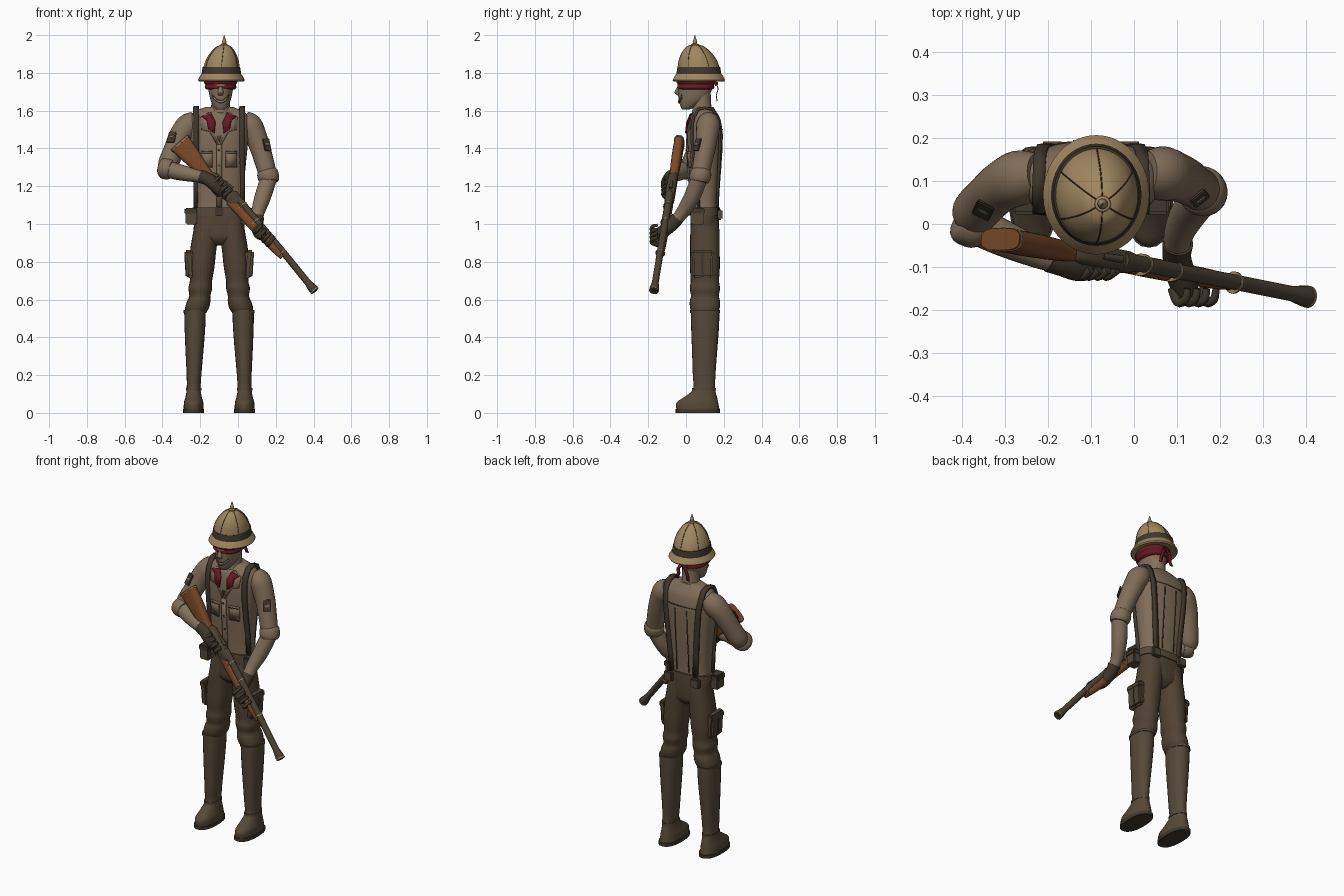
import bpy, bmesh, math
from mathutils import Vector, Matrix

if "Cube" in bpy.data.objects:
    bpy.data.objects.remove(bpy.data.objects["Cube"])

MID = -0.1  # the body's own centre line
made = []


def material(name, *rgb):
    m = bpy.data.materials.new(name)
    m.use_nodes = True
    m.diffuse_color = (*rgb, 1)
    bsdf = m.node_tree.nodes["Principled BSDF"]
    bsdf.inputs["Base Color"].default_value = (*rgb, 1)
    bsdf.inputs["Roughness"].default_value = 0.8
    return m


khaki = material("helmet_khaki", .35, .24, .115)
shirt = material("shirt_tan", .215, .153, .098)
skin = material("skin", .225, .165, .108)
cloth = material("trouser_brown", .08, .056, .033)
hide = material("boot_leather", .09, .066, .04)
strap = material("dark_leather", .05, .038, .024)
wood = material("gun_wood", .19, .065, .02)
red = material("red_cloth", .13, .01, .017)
metal = material("gun_metal", .07, .053, .034)
brass = material("pale_brass", .3, .22, .12)


def finish(name, bm, mat, matrix=None):
    bmesh.ops.recalc_face_normals(bm, faces=bm.faces)
    mesh = bpy.data.meshes.new(name)
    bm.to_mesh(mesh)
    bm.free()
    mesh.materials.append(mat)
    ob = bpy.data.objects.new(name, mesh)
    if matrix:
        ob.matrix_world = matrix
    bpy.context.collection.objects.link(ob)
    made.append(ob)
    return ob


def soften(rings, steps=4):
    """Catmull-Rom interpolation between control rings."""
    out = []
    for i in range(len(rings) - 1):
        a, b, c, d = (Vector(rings[min(max(k, 0), len(rings) - 1)]) for k in range(i - 1, i + 3))
        for s in range(steps):
            t = s / steps
            out.append(b + (c - a) * t / 2 + (a * 2 - b * 5 + c * 4 - d) * t * t / 2
                       + (b * 3 - a - c * 3 + d) * t ** 3 / 2)
    return out + [Vector(rings[-1])]


def sweep(name, rings, mat, power=2, sides=24, level=False, smooth=True, matrix=None):
    """Skin over rings (x, y, z, rx, ry), kept level or turned along their path."""
    rings = [tuple(r) if len(r) == 5 else (*r, r[3]) for r in rings]
    rings = soften(rings) if smooth else rings
    bm = bmesh.new()
    loops = []
    for i, r in enumerate(rings):
        before, after = rings[max(i - 1, 0)], rings[min(i + 1, len(rings) - 1)]
        turn = Matrix.Identity(3)
        if not level:
            turn = (Vector(after[:3]) - Vector(before[:3])).to_track_quat('Z', 'Y').to_matrix()
        loop = []
        for k in range(sides):
            c, s = (f(math.tau * k / sides) for f in (math.cos, math.sin))
            u, v = (math.copysign(abs(w) ** (2 / power), w) for w in (c, s))
            loop.append(bm.verts.new(Vector(r[:3]) + turn @ Vector((r[3] * u, r[4] * v, 0))))
        loops.append(loop)
    for a, b in zip(loops, loops[1:]):
        for k in range(sides):
            j = (k + 1) % sides
            bm.faces.new((a[k], a[j], b[j], b[k]))
    bm.faces.new(loops[0])
    bm.faces.new(loops[-1])
    return finish(name, bm, mat, matrix)


def box(name, loc, size, mat, rot=(0, 0, 0), bevel=0.006):
    bm = bmesh.new()
    bmesh.ops.create_cube(bm, size=1, matrix=Matrix.Diagonal((*size, 1)))
    bmesh.ops.bevel(bm, geom=bm.edges[:], offset=min(bevel, min(size) / 3), segments=2, affect='EDGES')
    ob = finish(name, bm, mat)
    ob.location, ob.rotation_euler = loc, rot
    return ob


def thicken(ob, depth):
    mod = ob.modifiers.new("thickness", 'SOLIDIFY')
    mod.thickness, mod.offset = depth, 0
    return ob


def ribbon(name, path, width, mat, depth=0.01, across=(1, 0, 0)):
    bm = bmesh.new()
    rows = [[bm.verts.new(Vector(p) + Vector(across) * w) for w in (-width / 2, width / 2)] for p in path]
    for a, b in zip(rows, rows[1:]):
        bm.faces.new((a[0], a[1], b[1], b[0]))
    return thicken(finish(name, bm, mat), depth)


def skin_y(rings, x, z, power, side=-1, lift=0.004):
    """Depth of a lofted body's surface at x, z."""
    r = min(soften(rings, 12), key=lambda q: abs(q[2] - z))
    f = min(abs((x - r[0]) / r[3]), 0.97)
    return r[1] + side * (r[4] * (1 - f ** power) ** (1 / power) + lift)


def patch(name, outline, body, mat, lift=0.004):
    bm = bmesh.new()
    bm.faces.new([bm.verts.new((x, skin_y(body, x, z, 2.5, -1, lift), z)) for x, z in outline])
    bmesh.ops.triangulate(bm, faces=bm.faces[:])
    return thicken(finish(name, bm, mat), 0.008)


# Torso and pelvis
torso = [(MID, .1, z, rx, ry) for z, rx, ry in (
    (1.04, .128, .07), (1.15, .128, .074), (1.3, .14, .085), (1.42, .152, .092),
    (1.5, .158, .092), (1.56, .155, .08), (1.595, .132, .06), (1.62, .07, .045))]
sweep("shirt_body", torso, shirt, 2.5, 32, True)
sweep("trouser_seat", [(MID, .1, z, rx, ry) for z, rx, ry in (
    (.885, .03, .04), (.92, .1, .072), (.98, .132, .076), (1.06, .137, .074))], cloth, 2.5, 32, True)
sweep("belt", [(MID, .1, z, .142, .08) for z in (1.045, 1.088)], hide, 2.5, 32, True, False)
box("belt_buckle", (MID, .016, 1.066), (.045, .01, .045), strap)

# Legs, boots and pockets, one set per side
for side, label in ((-1, "right"), (1, "left")):
    def at(off):
        return MID + side * off
    sweep(label + "_trouser_leg", [(at(o), .1, z, rx, ry) for z, o, rx, ry in (
        (.52, .126, .05, .065), (.555, .117, .063, .078), (.59, .108, .062, .08), (.62, .102, .056, .074),
        (.66, .1, .063, .08), (.7, .096, .059, .075), (.77, .092, .067, .079), (.87, .083, .069, .078),
        (.96, .068, .069, .077), (1.03, .06, .07, .07))], cloth, 2.2, 24, True)
    sweep(label + "_boot", [(at(o), y, z, rx, ry) for z, o, y, rx, ry in (
        (.02, .135, .063, .053, .114), (.055, .135, .06, .051, .11), (.085, .135, .078, .043, .086),
        (.125, .135, .096, .037, .059), (.2, .133, .096, .039, .06), (.35, .13, .099, .049, .068),
        (.46, .128, .101, .055, .074), (.54, .128, .101, .057, .076))], hide, 2.2, 24, True)
    sweep(label + "_sole", [(at(.135), .063, z, .056, .118) for z in (0, .02)], strap, 2.4, 24, True, False)
    sweep(label + "_boot_cuff", [(at(.128), .101, z, .06, .079) for z in (.53, .544)], hide, 2.2, 24, True, False)
    sweep(label + "_ankle_strap", [(at(.135), .096, z, .041, .063) for z in (.118, .132)], hide, 2, 24, True, False)
    box(label + "_cargo_pocket", (at(.155), .088, .785), (.045, .11, .14), cloth, (0, side * .06, 0), .012)
    box(label + "_cargo_flap", (at(.162), .088, .842), (.044, .116, .04), cloth, (0, side * .06, 0), .01)
    box(label + "_cargo_strap", (at(.158), .088, .785), (.046, .022, .13), strap, (0, side * .06, 0))
    box(label + "_belt_pouch", (at(.147), .06, 1.04), (.06, .07, .085), hide)
    box(label + "_belt_pouch_flap", (at(.149), .06, 1.068), (.066, .076, .035), strap)
    box(label + "_rear_pouch", (at(.09), .18, 1.05), (.055, .025, .055), hide)

    # Suspender over the shoulder
    path = [(at(.122), skin_y(torso, at(.122), z, 2.5, -1, .002), z) for z in (1.07, 1.2, 1.32, 1.44, 1.52, 1.565)]
    path += [(at(.123), .065, 1.607), (at(.122), .1, 1.616), (at(.12), .145, 1.604)]
    for i, z in enumerate((1.565, 1.5, 1.4, 1.3, 1.2, 1.07)):
        x = at(.118 - .008 * i)
        path.append((x, skin_y(torso, x, z, 2.5, 1), z))
    ribbon(label + "_suspender", path, .029, strap, .015)

    # Open collar, neckerchief, chest pocket and back seams
    patch(label + "_lapel", [(at(o), z) for o, z in ((.005, 1.41), (.05, 1.49), (.095, 1.5), (.1, 1.565), (.055, 1.59))],
          torso, shirt)
    patch(label + "_neckerchief", [(at(o), z) for o, z in (
        (.025, 1.48), (.02, 1.54), (.04, 1.585), (.092, 1.57), (.066, 1.55), (.058, 1.505))], torso, red, .009)
    patch(label + "_chest_pocket", [(at(o), z) for o, z in ((.035, 1.3), (.095, 1.3), (.095, 1.385), (.035, 1.385))],
          torso, shirt)
    for z in (1.3, 1.375):
        hem = [(at(o), skin_y(torso, at(o), z, 2.5, -1, .007), z) for o in (.035, .055, .075, .095)]
        ribbon(label + "_pocket_seam", hem, .004, strap, .006, (0, 0, 1))
    seam = [(at(.04), skin_y(torso, at(.04), z, 2.5, 1, .001), z) for z in (1.1, 1.2, 1.3, 1.4, 1.48)]
    ribbon(label + "_back_seam", seam, .004, strap, .005)

patch("bare_chest", [(MID + o, z) for o, z in ((0, 1.43), (.05, 1.59), (-.05, 1.59))], torso, skin)
yoke = [(MID + o, skin_y(torso, MID + o, 1.5, 2.5, 1, .001), 1.5) for o in (-.13, -.07, 0, .07, .13)]
ribbon("back_yoke_seam", yoke, .004, strap, .005, (0, 0, 1))
placket = [(MID, skin_y(torso, MID, z, 2.5), z) for z in (1.09, 1.2, 1.3, 1.42)]
ribbon("button_placket", placket, .03, shirt, .008)
for z in (1.15, 1.23, 1.31, 1.39):
    box("shirt_button", (MID, skin_y(torso, MID, z, 2.5, -1, .008), z), (.012, .008, .012), strap)

# Arms: sleeve, rolled cuff, bare forearm and glove
sweep("right_sleeve", [(-.222, .115, 1.55, .05), (-.265, .108, 1.52, .064), (-.307, .088, 1.465, .059),
                       (-.34, .06, 1.39, .055), (-.37, .028, 1.315, .054), (-.375, .012, 1.288, .04)], shirt)
sweep("right_cuff", [(-.41, .015, 1.297, .03), (-.4, .01, 1.295, .053), (-.367, -.002, 1.291, .056),
                     (-.35, -.008, 1.288, .048)], shirt)
sweep("right_forearm", [(-.375, 0, 1.29, .045), (-.3, -.035, 1.272, .042), (-.22, -.07, 1.255, .034),
                        (-.17, -.085, 1.245, .03)], skin)
sweep("right_glove", [(-.195, -.077, 1.251, .036), (-.165, -.088, 1.24, .034), (-.13, -.097, 1.215, .036),
                      (-.1, -.098, 1.18, .03), (-.085, -.094, 1.15, .015)], strap)
sweep("left_sleeve", [(.028, .12, 1.55, .05), (.063, .118, 1.525, .063), (.09, .112, 1.475, .059),
                      (.118, .102, 1.4, .054), (.145, .085, 1.31, .05), (.16, .075, 1.25, .048)], shirt)
sweep("left_cuff", [(.152, .083, 1.285, .048), (.156, .08, 1.27, .056), (.163, .072, 1.242, .056),
                    (.165, .068, 1.224, .048)], shirt)
sweep("left_forearm", [(.162, .07, 1.24, .044), (.13, .03, 1.14, .043), (.105, -.02, 1.06, .035),
                       (.1, -.06, 1.01, .03)], skin)
sweep("left_glove", [(.102, -.045, 1.03, .036), (.1, -.08, .99, .033), (.113, -.13, .955, .034),
                     (.125, -.165, .94, .026), (.135, -.185, .935, .012)], strap)
for i in range(4):
    x, z = .09 + .022 * i, .98 - .022 * i
    sweep("left_finger", [(x, -.15, z - .025, .012), (x + .012, -.182, z - .012, .011),
                          (x + .03, -.175, z + .008, .01), (x + .035, -.15, z + .014, .008)], strap, sides=10)
    x, z = -.135 + .02 * i, 1.225 - .022 * i
    sweep("right_finger", [(x, -.105, z - .02, .012), (x + .01, -.122, z, .011),
                           (x + .035, -.107, z + .02, .01)], strap, sides=10)
for label, spot, normal in (("left", (.153, .06, 1.42), (.6, -.75, .3)),
                            ("right", (-.351, .032, 1.458), (-.37, -.79, .485))):
    turn = Vector(normal).to_track_quat('X', 'Z').to_euler()
    box(label + "_arm_badge", spot, (.009, .045, .068), strap, turn, .003)
    box(label + "_badge_emblem", Vector(spot) + Vector(normal) * .003, (.008, .025, .014), shirt, turn, .002)

# Head, grin and blindfold
HX = -.092
face = [(HX, y, z, rx, ry) for z, y, rx, ry in (
    (1.605, -.002, .02, .018), (1.62, .01, .036, .038), (1.655, .032, .053, .07), (1.7, .045, .063, .088),
    (1.76, .05, .072, .095), (1.82, .05, .072, .095))]
sweep("head", face, skin, 2.2, 32, True)
sweep("neck", [(HX, .09, 1.58, .062), (HX, .085, 1.62, .05), (HX, .08, 1.72, .05)], skin, level=True)
sweep("nose", [(HX, -.035, 1.725, .01, .012), (HX, -.043, 1.695, .015, .018), (HX, -.03, 1.677, .01, .008)],
      skin, sides=12, level=True)
for name, width, mat, lift in (("mouth", .018, strap, .001), ("teeth", .008, skin, .004)):
    grin = [(HX + k * .014, 1.646 + .0034 * k * k) for k in (-3, -2, -1, 0, 1, 2, 3)]
    ribbon(name, [(x, skin_y(face, x, z, 2.2, -1, lift), z) for x, z in grin], width, mat, .006, (0, 0, 1))
sweep("blindfold", [(HX, .052, z, rx, rx + .014) for z, rx in (
    (1.712, .073), (1.722, .084), (1.737, .081), (1.75, .089), (1.765, .086), (1.78, .08))], red, 2.2, 32, True)
box("blindfold_knot", (HX, .158, 1.745), (.035, .022, .028), red, bevel=.01)
for s in (-1, 1):
    ribbon("blindfold_tail", [(HX + s * .005, .162, 1.745), (HX + s * .025, .17, 1.715),
                              (HX + s * .03, .16, 1.68), (HX + s * .038, .165, 1.65)], .02, red, .005)

# Sun helmet with band, seams and spike
HC = (-.088, .068)
sweep("helmet_brim", [(*HC, z, r, r + .015) for z, r in (
    (1.768, .085), (1.755, .119), (1.762, .124), (1.783, .113), (1.8, .1))], khaki, 2, 40, True, False)
dome = [(-.088 + k * .014, .068 - k * .02, z, r, r * 1.14) for k, z, r in (
    (0, 1.795, .099), (.1, 1.835, .095), (.35, 1.875, .084), (.65, 1.91, .065), (.9, 1.938, .04), (1, 1.95, .012))]
sweep("helmet_dome", dome, khaki, 2, 40, True)
sweep("helmet_band", [(*HC, 1.79, .106, .12), (*HC, 1.812, .102, .116), (*HC, 1.831, .099, .113)],
      strap, 2, 40, True, False)
for k in range(6):
    c, s = math.cos(math.tau * (k + .5) / 6), math.sin(math.tau * (k + .5) / 6)
    sweep("helmet_seam", [(r[0] + c * r[3], r[1] + s * r[4], r[2], .0016) for r in soften(dome)[3:]],
          strap, sides=6, smooth=False)
sweep("helmet_spike", [(-.073, .047, z, r) for z, r in (
    (1.942, .02), (1.953, .018), (1.956, .009), (1.965, .012), (1.973, .009), (2, .001))], khaki, 2, 16, True, False)

# Rifle, built along its own x axis and then aimed
start = Vector((-.3, -.037, 1.425))
aim = (Vector((.408, -.17, .645)) - start).normalized()
across = Vector((.74, 0, .67)).cross(aim).normalized()
gun = Matrix((aim, across, aim.cross(across))).transposed().to_4x4()
gun.translation = start


def gun_part(name, rings, mat, power=2.0, smooth=False):
    sweep(name, [(s, 0, h, w, t) for s, h, w, t in rings], mat, power, 20, smooth=smooth, matrix=gun)


gun_part("gun_stock", [(-.013, -.004, .026, .06), (.1, -.006, .027, .047), (.2, -.008, .024, .031),
                       (.28, -.004, .02, .024)], wood, 3, True)
gun_part("butt_trim", [(-.006, -.004, .028, .062), (-.001, -.004, .028, .062)], brass, 3)
gun_part("receiver", [(.23, 0, .02, .022), (.25, .004, .026, .034), (.41, .004, .026, .034), (.44, .01, .02, .024)],
         metal, 3)
gun_part("bolt_handle", [(.3, .036, .007, .007), (.36, .042, .009, .009)], metal)
gun_part("trigger_guard", [(.27, -.036, .008, .012), (.34, -.036, .008, .016)], strap)
gun_part("fore_end", [(.4, -.012, .022, .026), (.55, -.01, .024, .026), (.72, -.008, .022, .023),
                      (.81, -.006, .016, .016)], wood, 2.4, True)
gun_part("barrel", [(.38, .028, .019, .019), (.8, .013, .018, .018), (1, .002, .018, .018),
                    (1.045, 0, .025, .025), (1.062, 0, .024, .024)], metal)
for s, h, r in ((.46, .01, .037), (.57, .006, .036), (.79, .005, .027), (1.054, 0, .026)):
    gun_part("barrel_ring", [(s, h, min(r, .026), r), (s + .006, h, min(r, .026), r)], brass)
gun_part("muzzle_bore", [(1.05, 0, .014, .014), (1.064, 0, .014, .014)], strap)

# Smooth shading with sharp edges kept
bpy.ops.object.select_all(action='DESELECT')
for ob in made:
    ob.select_set(True)
bpy.context.view_layer.objects.active = made[0]
bpy.ops.object.shade_smooth_by_angle(angle=math.radians(40))
